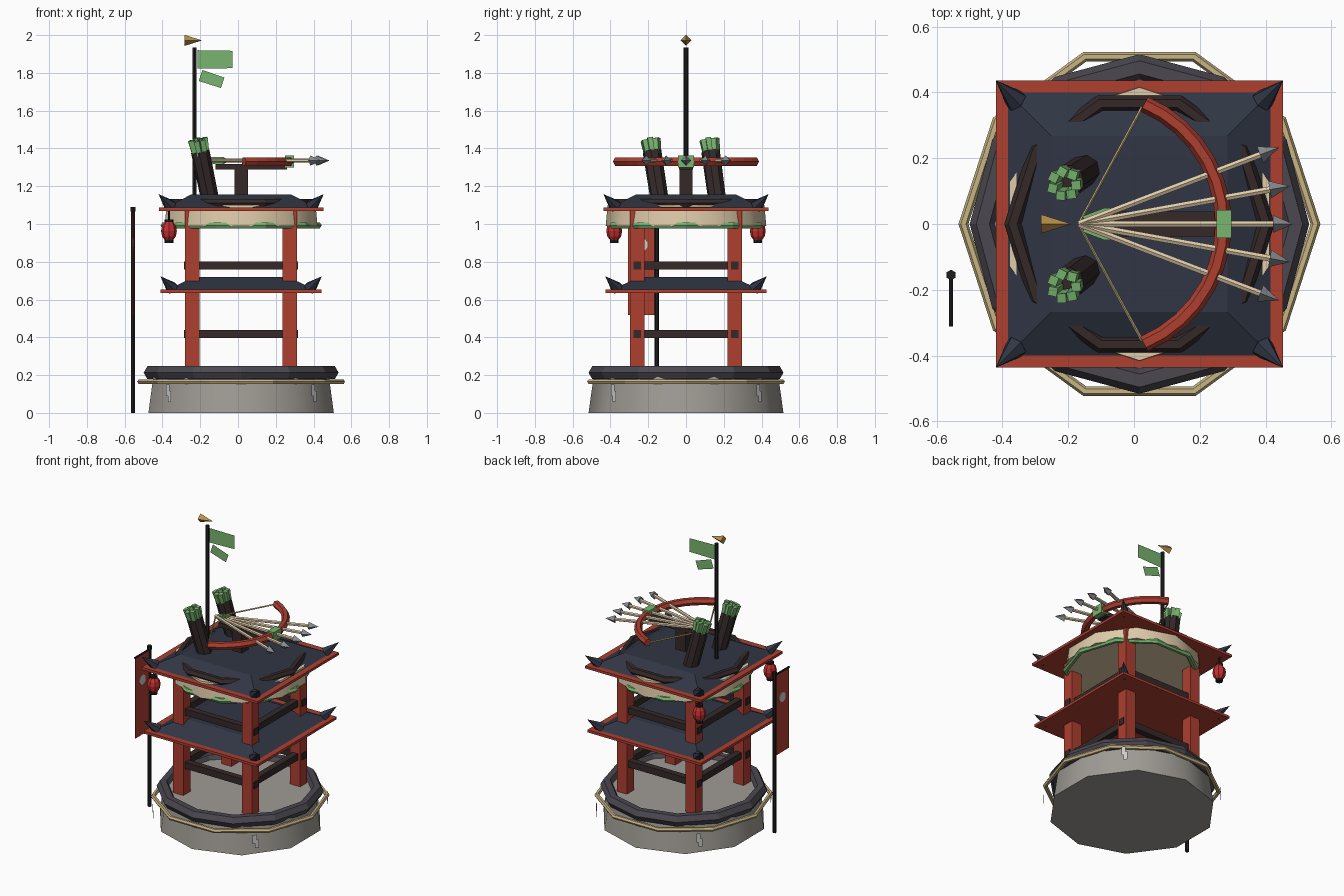
import bpy, math
from mathutils import Vector, Matrix

if "Cube" in bpy.data.objects:
    bpy.data.objects.remove(bpy.data.objects["Cube"])

CX = 0.0165  # tower axis


def mat(name, r, g, b):
    m = bpy.data.materials.new(name)
    m.diffuse_color = (r, g, b, 1)
    m.use_nodes = True
    m.node_tree.nodes["Principled BSDF"].inputs["Base Color"].default_value = m.diffuse_color
    return m


RED = mat("red_lacquer", .42, .05, .03)
ROOF = mat("roof_slate", .03, .037, .058)
BROWN = mat("dark_wood", .035, .022, .022)
BLACK = mat("black_wood", .012, .012, .013)
STONE = mat("stone", .35, .33, .30)
IRON = mat("dark_ring", .07, .065, .08)
ROPE = mat("straw", .58, .46, .23)
CREAM = mat("cream", .74, .60, .40)
GREEN = mat("green", .19, .46, .16)
GOLD = mat("gold", .50, .29, .07)
STEEL = mat("steel", .25, .26, .28)
PAPER = mat("paper", .7, .7, .68)
LAMP = mat("lantern_red", .55, .03, .03)


def finish(name, m, smooth=False):
    o = bpy.context.object
    o.name = name
    o.data.materials.append(m)
    if smooth:
        bpy.ops.object.shade_smooth_by_angle(angle=math.radians(40))
    return o


def box(name, m, x, y, z, rot=(0, 0, 0)):
    """Box from three (min, max) ranges."""
    c = [(a + b) / 2 for a, b in (x, y, z)]
    bpy.ops.mesh.primitive_cube_add(size=1, location=c, rotation=rot)
    o = finish(name, m)
    o.scale = [b - a for a, b in (x, y, z)]
    return o


def rod(name, m, a, b, r1, r2=None, n=6, smooth=False):
    """Cylinder or cone from point a to point b."""
    a, b = Vector(a), Vector(b)
    d = b - a
    q = d.to_track_quat('Z', 'Y') if abs(d.x) + abs(d.y) > 1e-6 else Matrix().to_quaternion()
    bpy.ops.mesh.primitive_cone_add(vertices=n, radius1=r1, radius2=r1 if r2 is None else r2,
                                    depth=d.length, location=(a + b) / 2, rotation=q.to_euler())
    return finish(name, m, smooth)


def ring(name, m, z, major, minor, n, k=6):
    bpy.ops.mesh.primitive_torus_add(location=(CX, 0, z), major_segments=n, minor_segments=k,
                                     major_radius=major, minor_radius=minor)
    return finish(name, m)


def mesh(name, m, verts, faces):
    me = bpy.data.meshes.new(name)
    me.from_pydata(verts, [], faces)
    o = bpy.data.objects.new(name, me)
    bpy.context.collection.objects.link(o)
    me.materials.append(m)
    return o


def tube(name, m, pts, r, res=1):
    cu = bpy.data.curves.new(name, 'CURVE')
    cu.dimensions = '3D'
    cu.bevel_depth, cu.bevel_resolution, cu.use_fill_caps = r, res, True
    s = cu.splines.new('POLY')
    s.points.add(len(pts) - 1)
    for p, c in zip(s.points, pts):
        p.co = (*c, 1)
    s.use_smooth = False
    o = bpy.data.objects.new(name, cu)
    bpy.context.collection.objects.link(o)
    cu.materials.append(m)
    return o


CORNERS = [(sx, sy) for sx in (-1, 1) for sy in (-1, 1)]

# stone base with dark rim and straw rope
rod("stone_base", STONE, (CX, 0, 0), (CX, 0, .22), .516, .485, 10, True)
ring("base_rim", IRON, .213, .476, .04, 12)
ring("straw_rope", ROPE, .165, .535, .015, 10)

# folded paper streamers on the rope
for sx, sy in CORNERS:
    ang = math.atan2(sy, sx)
    R = Matrix.Translation((CX, 0, 0)) @ Matrix.Rotation(ang, 4, 'Z')
    prof = [(-.018, .15), (.008, .15), (.008, .115), (.02, .115), (.02, .06), (-.004, .06),
            (-.004, .09), (-.018, .09)]
    mesh("paper_streamer", PAPER, [R @ Vector((.545, t, z)) for t, z in prof],
         [(0, 1, 2, 7), (2, 3, 4, 5, 6, 7)])

# pillars
P = .258
for sx, sy in CORNERS:
    x, y = CX + sx * P, sy * P
    box("pillar", RED, (x - .038, x + .038), (y - .038, y + .038), (.2, 1.08))

# cross beams
for z in (.418, .78):
    for s in (-1, 1):
        box("beam_x", BROWN, (CX - .302, CX + .302), (s * P - .021, s * P + .021), (z - .022, z + .022))
        box("beam_y", BROWN, (CX + s * P - .021, CX + s * P + .021), (-.26, .26), (z - .022, z + .022))


def roof(label, z, half, top_half, h):
    """Red eave slab, sloped dark roof and four upturned corner horns."""
    box(label + "_eave", RED, (CX - half, CX + half), (-half, half), (z, z + .017))
    o = rod(label + "_slope", ROOF, (CX, 0, z + .015), (CX, 0, z + .015 + h),
            (half - .033) * math.sqrt(2), top_half * math.sqrt(2), 4)
    o.rotation_euler.z = math.pi / 4
    for sx, sy in CORNERS:
        k, e = half - .062, half + .001
        rod(label + "_horn", ROOF, (CX + sx * k, sy * k, z + .025),
            (CX + sx * e, sy * e, z + .088), .036, 0, 6)


roof("lower_roof", .635, .426, .25, .07)
roof("upper_roof", 1.07, .436, .267, .07)

# drum under the upper roof with its rims
rod("upper_drum", CREAM, (CX, 0, .99), (CX, 0, 1.10), .425, .415, 10, True)
ring("drum_lower_rim", GREEN, .993, .408, .018, 10)
ring("drum_upper_rim", BROWN, 1.11, .385, .026, 10)

# hanging lanterns on the left corners
for s in (-1, 1):
    x, y = CX - .382, s * .38
    bpy.ops.mesh.primitive_uv_sphere_add(segments=8, ring_count=6, radius=1, location=(x, y, .963))
    finish("lantern", LAMP).scale = (.042, .042, .057)
    for z0, z1 in ((1.005, 1.025), (.9, .915)):
        rod("lantern_cap", BLACK, (x, y, z0), (x, y, z1), .023, n=8)
    rod("lantern_cord", BLACK, (x, y, 1.02), (x, y, 1.08), .005, n=4)

# standing banner on the left
bx, by = -.556, -.155
rod("banner_pole", BLACK, (bx, by, 0), (bx, by, 1.07), .012)
rod("banner_pole_cap", BLACK, (bx, by, 1.065), (bx, by, 1.09), .016)
rod("banner_crossbar", BLACK, (bx, by, 1.065), (bx, -.312, 1.065), .007)
box("banner_cloth", RED, (bx - .002, bx + .002), (-.308, by - .008), (.518, 1.06))
rod("banner_disc", PAPER, (bx - .005, -.235, .89), (bx + .005, -.235, .89), .034, n=10)

# flag pole, flags and gold finial
rod("flag_pole", BLACK, (-.23, 0, 1.12), (-.23, 0, 1.935), .013)
mesh("flag", GREEN, [(-.215, 0, 1.92), (-.03, .003, 1.917), (-.03, .003, 1.825), (-.215, 0, 1.822)],
     [(0, 1, 2, 3)])
mesh("flag_streamer", GREEN, [(-.188, 0, 1.815), (-.072, 0, 1.775), (-.09, 0, 1.72), (-.208, 0, 1.757)],
     [(0, 1, 2, 3)])
rod("gold_finial", GOLD, (-.282, 0, 1.972), (-.19, 0, 1.972), .029, 0, 4)

# quivers with green tufts
for y0, y1 in ((.165, .13), (-.14, -.18)):
    a, b = Vector((-.148, y0, 1.13)), Vector((-.2, y1, 1.385))
    d = (b - a).normalized()
    rod("quiver", BROWN, a, b, .048, .05, 8)
    q = d.to_track_quat('Z', 'Y')
    for i in range(7):
        t = 2 * math.pi * i / 7
        u = q @ Vector((math.cos(t), math.sin(t), 0))
        rod("quiver_tuft", GREEN, b + u * .031 - d * .02, b + u * .038 + d * (.062 + .006 * (i % 2)),
            .018, .02, 4)

# giant bow: mount, stock, limbs, grip and string
Z = 1.33
box("bow_mount", BROWN, (CX - .036, CX + .036), (-.035, .035), (1.13, 1.3))
box("bow_stock", BROWN, (-.12, .26), (-.038, .038), (1.288, 1.318))
arc = [math.radians(-67 + 134 * i / 14) for i in range(15)]
tube("bow_limbs", RED, [(-.124 + .396 * math.cos(t), .396 * math.sin(t), Z) for t in arc], .025)
box("bow_grip", GREEN, (.25, .297), (-.042, .042), (Z - .032, Z + .032))
tube("bow_string", ROPE, [(.025, -.355, Z), (-.168, 0, Z), (.025, .355, Z)], .005, 0)

# fan of five arrows
for deg in (-20.9, -10.2, 0, 10.2, 20.9):
    t = math.radians(deg)
    u = Vector((math.cos(t), math.sin(t), 0))
    v = Vector((-u.y, u.x, 0))
    o = Vector((-.168, 0, Z + .006))
    rod("arrow_shaft", CREAM, o, o + u * .6, .011)
    rod("arrow_head", STEEL, o + u * .59, o + u * .652, .027, 0, 4)
    for w in (v, Vector((0, 0, 1))):
        mesh("arrow_fletching", GREEN, [o + u * .02 + w * .018, o + u * .09 + w * .018,
             o + u * .13, o + u * .09 - w * .018, o + u * .02 - w * .018], [(0, 1, 2, 3, 4)])
